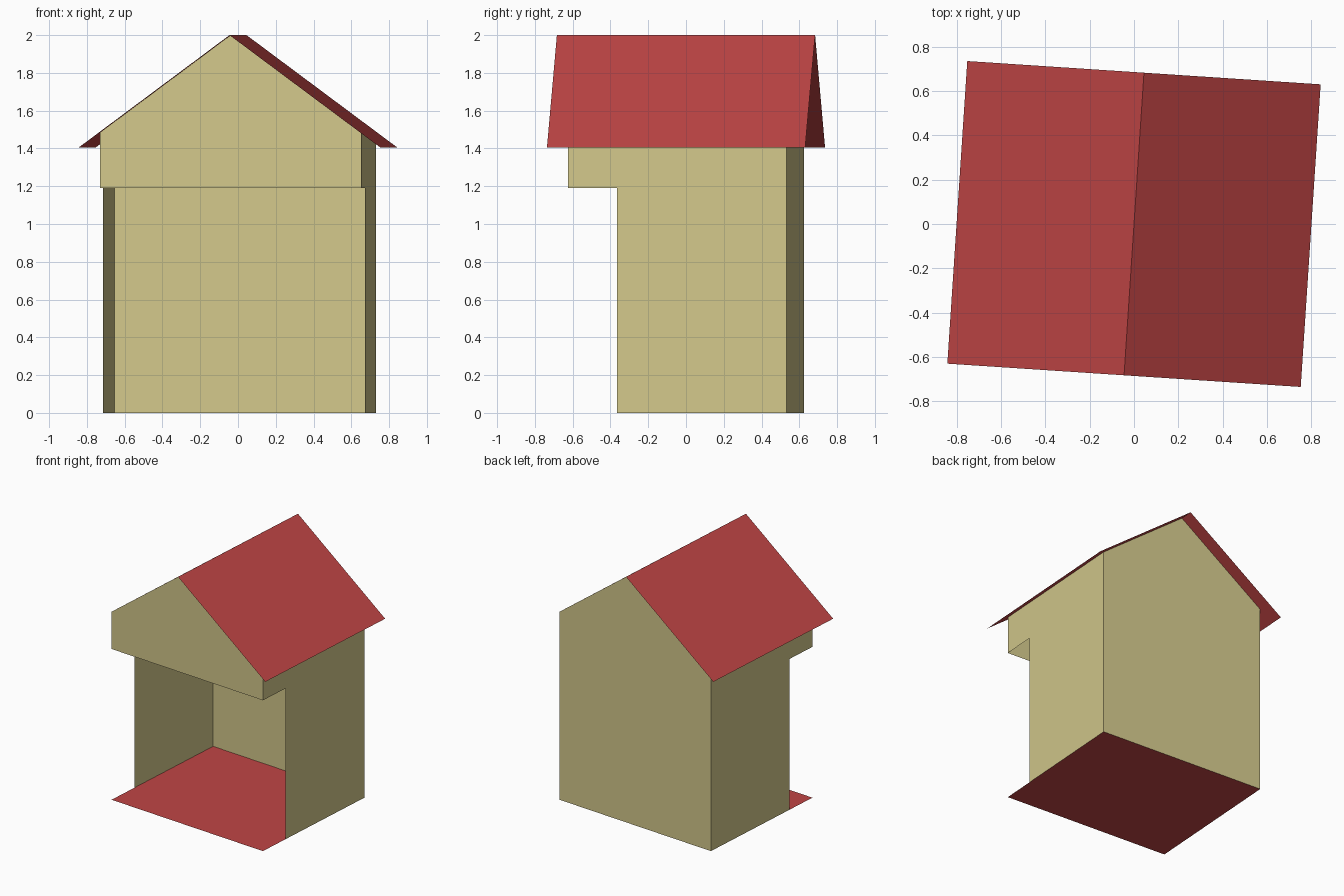
import bpy
from math import radians

cube = bpy.data.objects.get("Cube")
if cube:
    bpy.data.objects.remove(cube, do_unlink=True)

# Main dimensions
HALF_W, HALF_D = 0.694, 0.58        # walls
ROOF_W, ROOF_D = 0.80, 0.685        # roof overhangs the walls
EAVE, RIDGE = 1.405, 2.0
LINTEL = 1.19                       # lower edge of the front gable
OPENING_Y = -0.32                   # front edge of the lower side walls
TURN = radians(-3.77)               # the whole house is turned slightly
WALL_TOP = RIDGE - (RIDGE - EAVE) * HALF_W / ROOF_W


def material(name, color):
    mat = bpy.data.materials.new(name)
    mat.use_nodes = True
    mat.diffuse_color = color
    mat.node_tree.nodes["Principled BSDF"].inputs["Base Color"].default_value = color
    return mat


cream = material("cream_wall", (0.65, 0.58, 0.26, 1))
red = material("red_roof", (0.53, 0.06, 0.06, 1))


def sheet(name, points, mat, flip=False):
    """Thin flat panel from one outline."""
    if flip:
        points = points[::-1]
    mesh = bpy.data.meshes.new(name)
    mesh.from_pydata(points, [], [range(len(points))])
    mesh.materials.append(mat)
    obj = bpy.data.objects.new(name, mesh)
    obj.rotation_euler.z = TURN
    bpy.context.collection.objects.link(obj)


def gable(name, y, bottom, flip):
    """Five-sided end wall rising to the ridge."""
    outline = [(-HALF_W, bottom), (HALF_W, bottom), (HALF_W, WALL_TOP),
               (0, RIDGE), (-HALF_W, WALL_TOP)]
    sheet(name, [(x, y, z) for x, z in outline], cream, flip)


# End walls: the front one only hangs above the opening
gable("front_gable", -HALF_D, LINTEL, False)
gable("back_wall", HALF_D, 0, True)

# Side walls and roof slopes, mirrored
side_profile = [(OPENING_Y, 0), (HALF_D, 0), (HALF_D, WALL_TOP),
                (-HALF_D, WALL_TOP), (-HALF_D, LINTEL), (OPENING_Y, LINTEL)]
for side, s in (("left", 1), ("right", -1)):
    sheet(side + "_wall", [(s * HALF_W, y, z) for y, z in side_profile], cream, s < 0)
    sheet(side + "_roof", [(0, -ROOF_D, RIDGE), (s * ROOF_W, -ROOF_D, EAVE),
                           (s * ROOF_W, ROOF_D, EAVE), (0, ROOF_D, RIDGE)], red, s < 0)

# Floor
sheet("floor", [(-HALF_W, -HALF_D, 0), (HALF_W, -HALF_D, 0),
                (HALF_W, HALF_D, 0), (-HALF_W, HALF_D, 0)], red)
